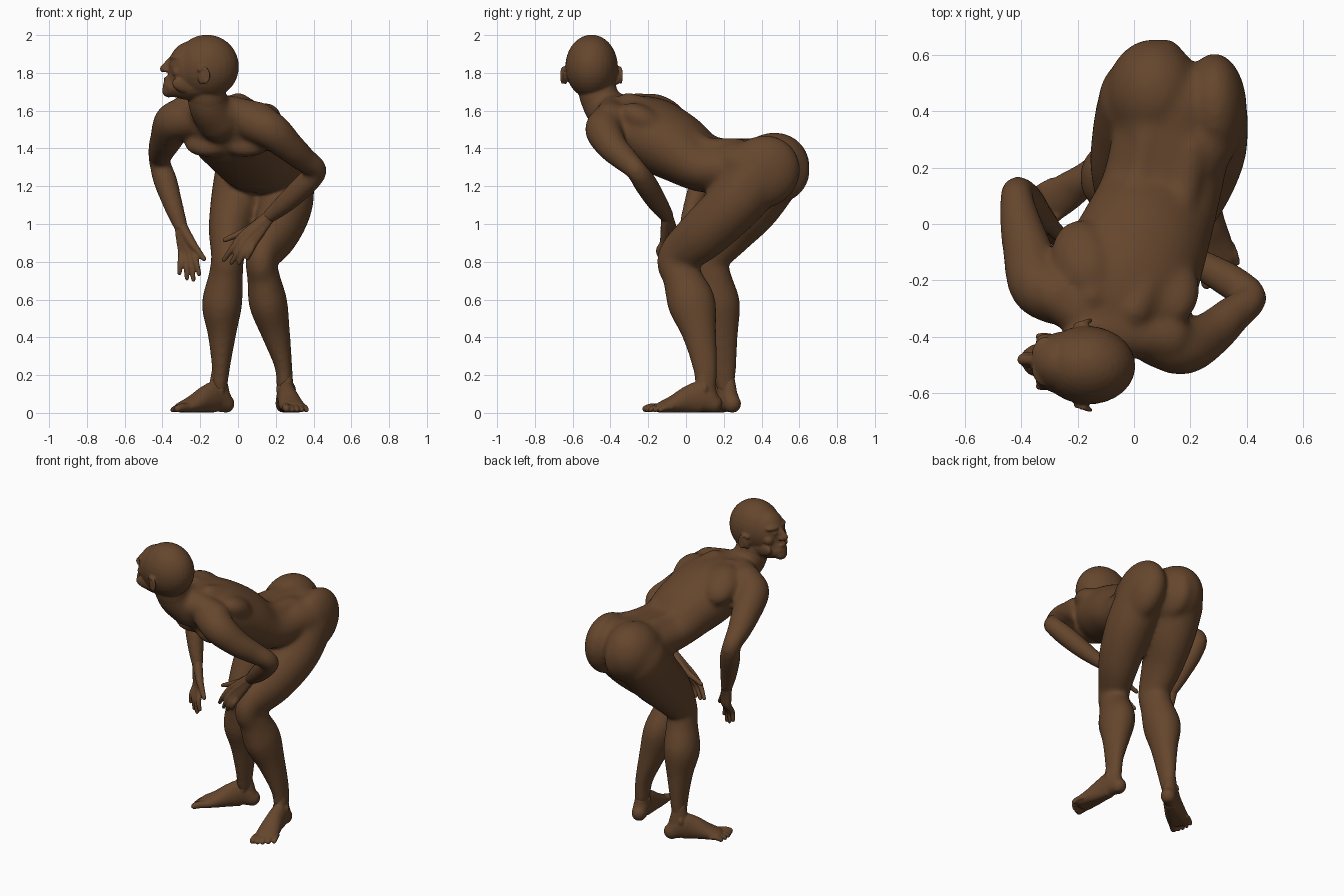
import bpy, bmesh
from math import sin, cos, pi, radians
from mathutils import Vector, Matrix, Euler

skin = bpy.data.materials.new("skin")
skin.diffuse_color = (0.130, 0.061, 0.026, 1)
bm = bmesh.new()


def tube(pts, side=(1, 0, 0), steps=5, n=20):
    """Round-ended smooth tube; each point is x, y, z, side radius[, depth radius]."""
    P = [Vector(p if len(p) == 5 else (*p, p[3])) for p in pts]
    P = [2 * P[0] - P[1]] + P + [2 * P[-1] - P[-2]]
    S = []
    for i in range(1, len(P) - 2):
        a, b, c, d = P[i - 1:i + 3]
        for k in range(steps + (i == len(P) - 3)):
            t = k / steps
            S.append(0.5 * (2 * b + (c - a) * t + (2 * a - 5 * b + 4 * c - d) * t * t
                            + (3 * b - a - 3 * c + d) * t ** 3))
    S = [(Vector(s[:3]), max(s[3], .004), max(s[4], .004)) for s in S]
    T = [(S[min(i + 1, len(S) - 1)][0] - S[max(i - 1, 0)][0]).normalized() for i in range(len(S))]
    rings = []
    for e, sg in ((0, -1), (-1, 1)):
        c, ra, rb = S[e]
        r = min(ra, rb)
        cap = [(c + T[e] * sg * r * sin(radians(g)), ra * cos(radians(g)), rb * cos(radians(g)), T[e])
               for g in (25, 50, 70, 84)]
        if e == 0:
            rings = cap[::-1] + [(*s, t) for s, t in zip(S, T)]
        else:
            rings += cap
    loops = []
    for c, ra, rb, t in rings:
        a = Vector(side)
        a = (a - t * a.dot(t)).normalized()
        b = t.cross(a)
        ring = []
        for k in range(n):
            v = c + a * ra * cos(2 * pi * k / n) + b * rb * sin(2 * pi * k / n)
            v.z = max(v.z, 0.003)          # flat soles
            ring.append(bm.verts.new(v))
        loops.append(ring)
    for r0, r1 in zip(loops, loops[1:]):
        for k in range(n):
            bm.faces.new((r0[k], r0[(k + 1) % n], r1[(k + 1) % n], r1[k]))
    bm.faces.new(loops[0][::-1])
    bm.faces.new(loops[-1])


def blob(c, r, rot=(0, 0, 0)):
    """Ellipsoid with a rotation in degrees."""
    m = Matrix.LocRotScale(Vector(c), Euler([radians(a) for a in rot]), Vector(r))
    bmesh.ops.create_uvsphere(bm, u_segments=28, v_segments=18, radius=1, matrix=m)


def finish(name, voxel, smooth):
    """Fuse everything drawn so far into one smooth skin."""
    global bm
    bmesh.ops.recalc_face_normals(bm, faces=bm.faces)
    me = bpy.data.meshes.new(name)
    bm.to_mesh(me)
    bm = bmesh.new()
    me.materials.append(skin)
    ob = bpy.data.objects.new(name, me)
    bpy.context.collection.objects.link(ob)
    m = ob.modifiers.new("fuse", 'REMESH')
    m.mode, m.voxel_size, m.use_smooth_shade = 'VOXEL', voxel, True
    m = ob.modifiers.new("soften", 'SMOOTH')
    m.factor, m.iterations = 0.5, smooth


# torso, bent forward and turned
S = Vector((.6, -.2, -.06))
spine = [(.15, .42, 1.30, .20, .16), (.13, .28, 1.305, .21, .145), (.09, .1, 1.315, .215, .147),
         (.035, -.05, 1.405, .235, .182), (-.025, -.19, 1.485, .255, .188),
         (-.075, -.30, 1.545, .24, .15), (-.11, -.39, 1.59, .14, .09)]
tube(spine, S, n=32)
for sx in (1, -1):
    # back muscle beside the spine, shoulder blade, chest muscle
    tube([(x + sx * .075, y - sx * .025 + .02, z + d * .56, .068) for x, y, z, w, d in spine[1:6]])
    blob((-.03 + sx * .15, -.17 - sx * .05, 1.565 - sx * .025), (.11, .15, .08), (-30, 0, 15))
    blob((-.05 + sx * .10, -.30 - sx * .035, 1.435), (.14, .10, .065), (38, 0, -18))
# shoulder line and neck
tube([(.12, -.40, 1.555, .09), (-.09, -.37, 1.60, .085), (-.28, -.25, 1.595, .09)], (0, 0, 1))
tube([(-.10, -.37, 1.55, .12), (-.155, -.44, 1.63, .107), (-.17, -.48, 1.74, .10)], n=24)
# buttocks, flowing into the lower back and thighs
for x, y, z, r in ((.07, .455, 1.29, .17), (.285, .405, 1.275, .115)):
    blob((x, y, z), (r, .205, .19), (35, 0, 0))
blob((.11, .48, 1.29), (.095, .175, .18), (35, 0, 0))
tube([(.09, .15, 1.36, .08), (.07, .30, 1.335, .12), (.07, .42, 1.31, .16)])
tube([(.20, .15, 1.33, .08), (.24, .28, 1.32, .12), (.27, .38, 1.29, .13)])
# left leg
tube([(.26, .38, 1.26, .145, .165), (.25, .25, 1.10, .145, .15), (.20, .095, .95, .122, .138),
      (.125, -.042, .82, .085, .112), (.135, -.02, .72, .087, .105), (.16, .03, .58, .102, .128),
      (.20, .07, .42, .077, .092), (.24, .10, .25, .048, .068), (.247, .107, .13, .042, .055)], n=24)
# right leg
tube([(.04, .44, 1.26, .165, .175), (.0, .335, 1.11, .147, .17), (-.04, .22, .97, .117, .148),
      (-.055, .125, .82, .088, .11), (-.065, .135, .72, .092, .105), (-.085, .165, .57, .107, .123),
      (-.085, .185, .42, .077, .092), (-.09, .20, .25, .05, .068), (-.098, .21, .13, .042, .05)], n=24)
# left arm
tube([(.08, -.40, 1.54, .105), (.175, -.435, 1.495, .10), (.27, -.39, 1.41, .082), (.345, -.325, 1.345, .069),
      (.415, -.264, 1.285, .057), (.36, -.215, 1.215, .063), (.26, -.155, 1.12, .056),
      (.165, -.10, 1.04, .040)], (.3, .5, .8))
# right arm
tube([(-.27, -.25, 1.56, .11), (-.34, -.215, 1.54, .105), (-.375, -.10, 1.46, .09), (-.405, .02, 1.39, .072),
      (-.415, .11, 1.33, .057), (-.385, .085, 1.23, .064), (-.34, .035, 1.09, .052), (-.30, 0, .98, .039)])
finish("body", .012, 20)

# head, looking to the side with the chin raised
blob((-.165, -.50, 1.833), (.170, .139, .169), (0, 0, -3))
blob((-.245, -.493, 1.825), (.122, .112, .142), (0, -8, -3))
blob((-.290, -.487, 1.795), (.078, .085, .115), (0, 5, -3))
blob((-.320, -.484, 1.758), (.060, .064, .075), (0, 10, -3))
tube([(-.20, -.49, 1.745, .105, .09), (-.285, -.487, 1.735, .088, .078), (-.34, -.483, 1.728, .060, .058)], (0, 1, 0))
blob((-.366, -.48, 1.706), (.036, .043, .036))
tube([(-.35, -.483, 1.875, .016), (-.374, -.482, 1.845, .019), (-.394, -.48, 1.822, .021)], (0, 1, 0))
for z, w in ((1.769, .034), (1.749, .030)):                                        # lips
    blob((-.374, -.481, z), (.020, w, .011))
for sy in (1, -1):
    y = -.487
    blob((-.325, y + sy * .042, 1.882), (.034, .05, .018), (0, 0, -sy * 25))       # brow
    blob((-.305, y + sy * .062, 1.805), (.045, .034, .035), (0, 0, -sy * 25))      # cheekbone
    blob((-.335, y + sy * .038, 1.850), (.024, .024, .014))                        # eye
    blob((-.380, y + .006 + sy * .016, 1.815), (.018, .014, .013))                 # nostril
    blob((-.27, y + sy * .066, 1.735), (.085, .026, .045), (0, 10, -sy * 18))      # jaw
    blob((-.185, -.50 + sy * .143, 1.78), (.026, .013, .044), (0, 20, sy * 25))    # ear
    tube([(-.185 + .030 * cos(a), -.50 + sy * (.150 + .009 * cos(a)), 1.785 + .042 * sin(a), .0085)
          for a in (2.4, 1.7, 1.0, .3, -.4, -1.1)], (0, 1, 0))                     # ear rim
tube([(-.125, -.41, 1.585, .09), (-.16, -.455, 1.66, .102), (-.175, -.48, 1.76, .10)], n=24)
finish("head", .0065, 7)


def hand(name, wrist, fingers, thumb, side):
    """Four fingers fanning from the wrist through knuckle and tip, plus a thumb."""
    w = Vector(wrist)
    out = Vector((0, -.016, 0))
    for k, t in fingers:
        k, t = Vector(k), Vector(t)
        tube([(*w, .033, .028), (*w.lerp(k, .55), .027, .022), (*k, .020),
              (*(k.lerp(t, .5) + out), .0165), (*t, .012)], side, n=14)
    k, t = map(Vector, thumb)
    tube([(*w, .03), (*k, .024), (*k.lerp(t, .5), .018), (*t, .013)], side, n=14)
    finish(name, .006, 4)


hand("left_hand", (.17, -.10, 1.045),
     [((.018, -.105, .935), (-.075, -.085, .81)), ((.04, -.115, .915), (-.035, -.10, .795)),
      ((.062, -.12, .90), (.005, -.115, .795)), ((.085, -.12, .90), (.05, -.135, .82))],
     ((.055, -.07, .97), (-.07, -.06, .915)), (1, 0, 1))
hand("right_hand", (-.305, .005, 1.0),
     [((-.235, -.06, .845), (-.206, -.11, .735)), ((-.255, -.05, .84), (-.236, -.095, .705)),
      ((-.277, -.035, .84), (-.270, -.075, .712)), ((-.298, -.02, .85), (-.310, -.055, .74))],
     ((-.245, -.055, .90), (-.180, -.10, .815)), (1, 0, 0))


def foot(name, heel, tip, inner):
    """Foot from the heel to the toe tips; inner is the side of the big toe."""
    h, d = Vector((*heel, 0)), Vector((*tip, 0)) - Vector((*heel, 0))
    d.normalize()
    s = Vector((-d.y, d.x, 0)) * inner
    at = lambda l, o, z: h + d * l + s * o + Vector((0, 0, z))
    tube([(*at(l, o, z), w, ht) for l, o, z, w, ht in
          ((.05, 0, .047, .046, .05), (.11, 0, .08, .05, .085), (.18, .004, .07, .055, .075),
           (.26, .004, .046, .066, .05), (.33, 0, .028, .070, .032))], s, n=24)
    tube([(*at(.085, 0, .06), .044, .06), (*at(.095, 0, .12), .043, .06), (*at(.098, 0, .21), .034, .04)], s)
    for sg in (1, -1):
        blob(at(.105, sg * .034, .125), (.019, .019, .03))   # ankle bone
    for i in range(5):
        o, l, r = .05 - i * .028, .412 - i * i * .0035, .022 if i == 0 else .0155
        tube([(*at(.31 - i * .006, o * .9, .03), r), (*at(l - .035, o, .028), r),
              (*at(l - .008, o * 1.05, r), r * .9)], s, n=14)
    finish(name, .006, 5)


foot("left_foot", (.235, .195), (.315, -.235), -1)
foot("right_foot", (-.025, .275), (-.35, .035), 1)
